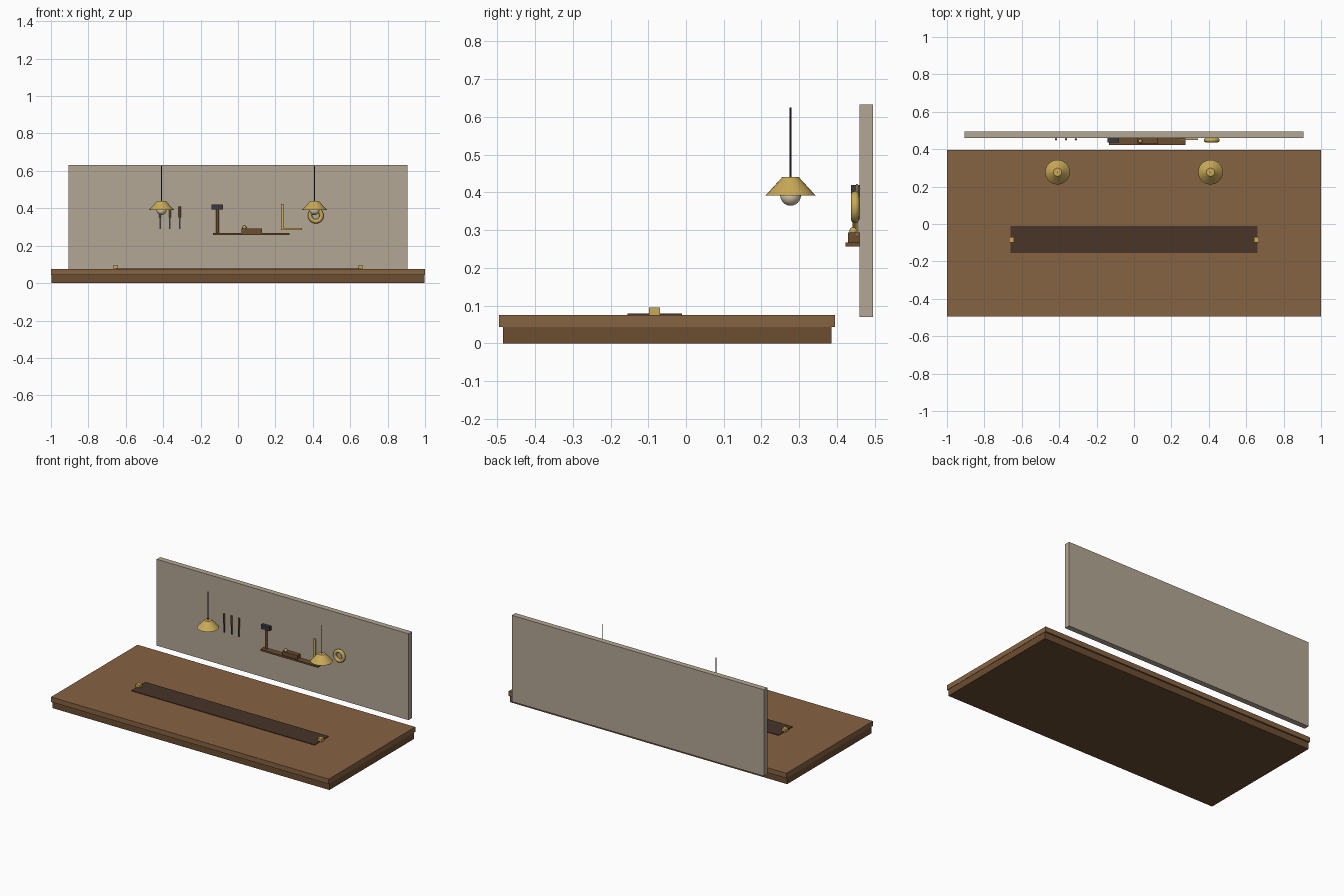
import bpy, math

if "Cube" in bpy.data.objects:
    bpy.data.objects.remove(bpy.data.objects["Cube"])

def mat(name, r, g, b):
    m = bpy.data.materials.new(name)
    m.diffuse_color = (r, g, b, 1)
    m.use_nodes = True
    m.node_tree.nodes["Principled BSDF"].inputs["Base Color"].default_value = m.diffuse_color
    return m

WOOD = mat("wood", .24, .125, .055)
WOOD_DARK = mat("dark_wood", .15, .075, .03)
CLOTH = mat("cloth", .065, .035, .022)
PLASTER = mat("plaster", .45, .39, .30)
BRASS = mat("brass", .58, .40, .10)
STEEL = mat("steel", .04, .04, .05)
GLASS = mat("bulb", .75, .65, .45)

def finish(name, m, smooth=False):
    o = bpy.context.object
    o.name = name
    o.data.materials.append(m)
    if smooth:
        bpy.ops.object.shade_smooth_by_angle(angle=math.radians(35))
    return o

def box(name, x0, x1, y0, y1, z0, z1, m):
    bpy.ops.mesh.primitive_cube_add(size=1, location=((x0+x1)/2, (y0+y1)/2, (z0+z1)/2))
    bpy.context.object.scale = (x1-x0, y1-y0, z1-z0)
    bpy.ops.object.transform_apply(location=False, rotation=False, scale=True)
    return finish(name, m)

def rod(name, x, y, z0, z1, r0, r1, m, n=16):
    bpy.ops.mesh.primitive_cone_add(vertices=n, radius1=r0, radius2=r1, depth=z1-z0,
                                    location=(x, y, (z0+z1)/2))
    return finish(name, m, True)

def ball(name, x, y, z, r, m):
    bpy.ops.mesh.primitive_uv_sphere_add(segments=24, ring_count=12, radius=r, location=(x, y, z))
    return finish(name, m, True)

# Counter and back panel
box("counter_base", -.998, .998, -.485, .385, 0, .045, WOOD_DARK)
box("counter_top", -1, 1, -.495, .395, .043, .075, WOOD)
box("back_panel", -.907, .907, .459, .495, .07, .632, PLASTER)

# Runner with a brass weight at each end
box("runner", -.66, .66, -.155, -.01, .074, .079, CLOTH)
for side, s in (("left", -1), ("right", 1)):
    x = s * .655
    box("runner_weight_" + side, x-.0145, x+.0145, -.098, -.069, .075, .095, BRASS)

# Hanging lamps
for side, s in (("left", -1), ("right", 1)):
    x = s * .409
    rod("lamp_cord_" + side, x, .277, .435, .625, .0027, .0027, STEEL, 8)
    rod("lamp_shade_" + side, x, .277, .392, .44, .066, .022, BRASS, 24)
    ball("lamp_bulb_" + side, x, .277, .392, .0275, GLASS)

# Chisels
for i, x in enumerate((-.417, -.364, -.311)):
    rod(f"chisel_handle_{i+1}", x, .453, .35, .41, .006, .006, WOOD_DARK, 12)
    box(f"chisel_blade_{i+1}", x-.004, x+.004, .451, .455, .29, .352, STEEL)

# Mallet
box("mallet_head", -.141, -.08, .437, .459, .393, .419, STEEL)
rod("mallet_handle", -.11, .449, .267, .395, .008, .008, WOOD_DARK, 12)

# Shelf with hand plane
box("tool_shelf", -.134, .276, .423, .459, .256, .267, WOOD_DARK)
box("plane_body", .02, .127, .429, .459, .266, .293, WOOD_DARK)
ball("plane_knob", .034, .443, .297, .0105, BRASS)

# Carpenter's square
box("square_upright", .23, .244, .450, .456, .283, .422, BRASS)
box("square_arm", .23, .342, .450, .456, .283, .295, BRASS)

# Coil ring
bpy.ops.mesh.primitive_torus_add(major_segments=32, minor_segments=12, major_radius=.031,
                                 minor_radius=.0115, location=(.416, .448, .361),
                                 rotation=(math.pi/2, 0, 0))
finish("coil_ring", BRASS, True)
